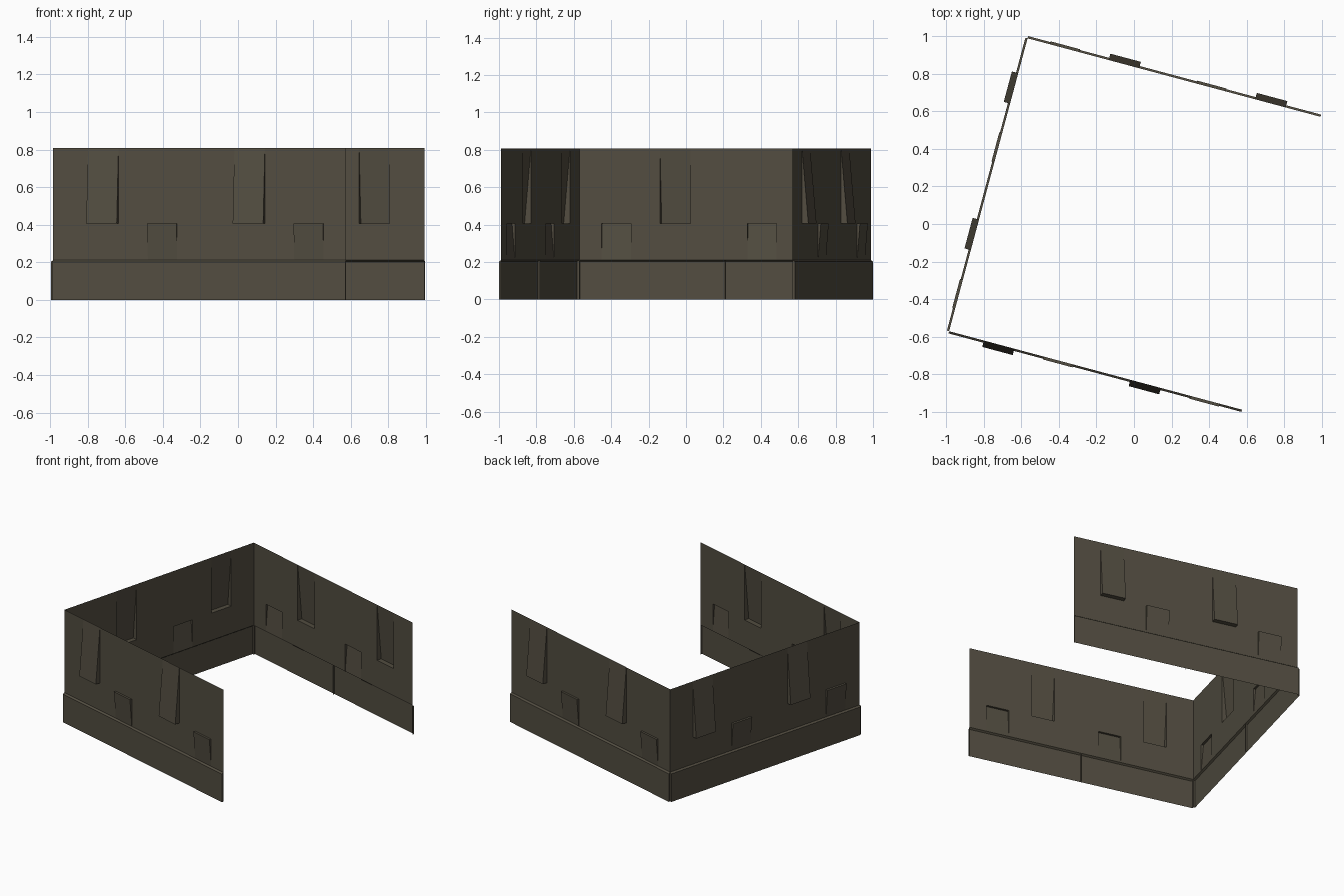
import bpy, bmesh, math
from mathutils import Matrix

if "Cube" in bpy.data.objects:
    bpy.data.objects.remove(bpy.data.objects["Cube"])

L = 0.807                  # module length, wall height and half side of the square
E = 0.012                  # outward step of the plinth
Z_LEDGE, Z_WALL, Z_MID = 0.202, 0.211, 0.407
UPPER = (0.192, 0.360)     # tall flap span along a module
LOWER = (0.522, 0.684)     # short flap span
D_UP, D_LOW = 0.035, 0.016

mat = bpy.data.materials.new("dark olive brown")
mat.diffuse_color = (0.085, 0.074, 0.052, 1)
mat.use_nodes = True
mat.node_tree.nodes["Principled BSDF"].inputs["Base Color"].default_value = mat.diffuse_color


def make(name, faces, angle):
    """Build a sheet from (along, outward, up) faces, repeated for two modules."""
    bm = bmesh.new()
    for start in (-L, 0):
        for f in faces:
            bm.faces.new([bm.verts.new((start + u, -L - v, z)) for u, v, z in f])
    bmesh.ops.remove_doubles(bm, verts=bm.verts, dist=1e-5)
    bm.transform(Matrix.Translation((0.0042, 0, 0)) @ Matrix.Rotation(angle, 4, 'Z'))
    me = bpy.data.meshes.new(name)
    bm.to_mesh(me)
    bm.free()
    me.materials.append(mat)
    bpy.context.collection.objects.link(bpy.data.objects.new(name, me))


def slab(u0, u1, z0, z1, v0=0, v1=0):
    """Quad whose bottom edge is at depth v0 and top edge at depth v1."""
    return [(u0, v0, z0), (u1, v0, z0), (u1, v1, z1), (u0, v1, z1)]


# wall sheet with openings left for the flaps
us = (0, *UPPER, *LOWER, L)
zs = (Z_WALL, Z_MID, L)
wall = [slab(us[i], us[i + 1], zs[j], zs[j + 1])
        for i in range(5) for j in range(2) if (i, j) not in ((1, 1), (3, 0))]

# tall flap: flush at the top, leaning out at the bottom
a, b = UPPER
upper = [slab(a, b, Z_MID, L, D_UP, 0),
         slab(a, b, Z_MID, Z_MID, 0, D_UP),
         [(a, 0, Z_MID), (a, D_UP, Z_MID), (a, 0, L)],
         [(b, D_UP, Z_MID), (b, 0, Z_MID), (b, 0, L)]]

# short flap: flush at the bottom, leaning out at the top
a, b = LOWER
lower = [slab(a, b, Z_WALL, Z_MID, 0, D_LOW),
         slab(a, b, Z_MID, Z_MID, D_LOW, 0),
         [(a, 0, Z_WALL), (a, D_LOW, Z_MID), (a, 0, Z_MID)],
         [(b, 0, Z_WALL), (b, 0, Z_MID), (b, D_LOW, Z_MID)]]

# plinth: stepped out skirt with a sloped ledge and end ribs
plinth = [slab(0, L, 0, Z_LEDGE, E, E), slab(0, L, Z_LEDGE, Z_WALL, E, 0),
          [(0, 0, 0), (0, E, 0), (0, E, Z_LEDGE), (0, 0, Z_WALL)],
          [(L, E, 0), (L, 0, 0), (L, 0, Z_WALL), (L, E, Z_LEDGE)]]

# three sides of the square, the fourth stays open
for side, deg in (("front", 0), ("left", -90), ("back", 180)):
    ang = math.radians(deg - 15)
    make(side + "_wall", wall, ang)
    make(side + "_tall_flaps", upper, ang)
    make(side + "_short_flaps", lower, ang)
    make(side + "_plinth", plinth, ang)
